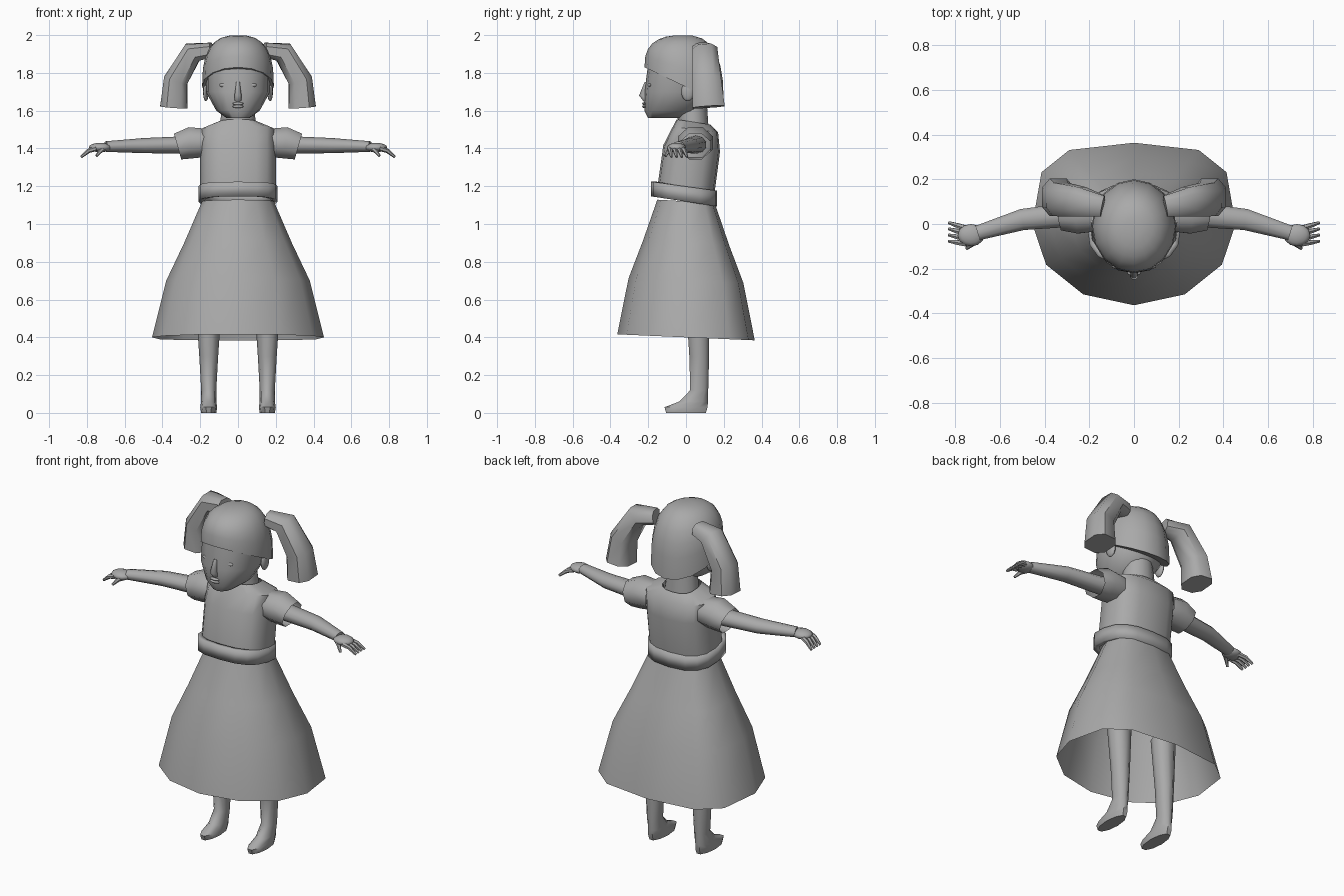
import bpy, bmesh
from math import sin, cos, pi, tau, radians, copysign
from mathutils import Vector, Matrix

cube = bpy.data.objects.get("Cube")
if cube:
    bpy.data.objects.remove(cube, do_unlink=True)

GREY = (0.4, 0.4, 0.4, 1)
grey = bpy.data.materials.new("plain grey")
grey.use_nodes = True
grey.diffuse_color = GREY
shader = next(node for node in grey.node_tree.nodes if node.type == 'BSDF_PRINCIPLED')
shader.inputs["Base Color"].default_value = GREY


def finish(name, bm, mirror=False):
    """Turn a bmesh into a smooth object, optionally mirrored across x."""
    bmesh.ops.recalc_face_normals(bm, faces=bm.faces)
    mesh = bpy.data.meshes.new(name)
    bm.to_mesh(mesh)
    bm.free()
    mesh.materials.append(grey)
    part = bpy.data.objects.new(name, mesh)
    bpy.context.collection.objects.link(part)
    bpy.ops.object.select_all(action='DESELECT')
    part.select_set(True)
    bpy.context.view_layer.objects.active = part
    bpy.ops.object.shade_smooth_by_angle(angle=radians(50))
    if mirror:
        part.modifiers.new("Mirror", 'MIRROR').use_mirror_merge = False
    return part


def skin(bm, rings, capped):
    """Bridge consecutive rings of points with quads."""
    loops = [[bm.verts.new(point) for point in ring] for ring in rings]
    for lower, upper in zip(loops, loops[1:]):
        for i in range(len(lower)):
            bm.faces.new((lower[i - 1], lower[i], upper[i], upper[i - 1]))
    if capped:
        bm.faces.new(loops[0])
        bm.faces.new(loops[-1])


def power(value, exponent):
    return copysign(abs(value) ** exponent, value)


def stack(name, levels, sides=16, front=1, back=1, lean=0, x=0, capped=False, mirror=False):
    """Horizontal rings (z, half width, half depth, y); lean lowers the back."""
    rings = []
    for z, width, depth, y in levels:
        ring = []
        for i in range(sides):
            c, s = cos(tau * i / sides), sin(tau * i / sides)
            bulge = back if s > 0 else front
            c, s = power(c, bulge), power(s, bulge)
            ring.append((x + width * c, y + depth * s, z - lean * (2 - z) * s))
        rings.append(ring)
    bm = bmesh.new()
    skin(bm, rings, capped)
    return finish(name, bm, mirror)


def add_tube(bm, path, flat=1, sides=8, bulge=1, capped=True):
    """Rings (x, y, z, radius) square to the path; flat squashes them across y."""
    points = [Vector(p[:3]) for p in path]
    rings = []
    for i, centre in enumerate(points):
        ahead = points[min(i + 1, len(points) - 1)] - points[max(i - 1, 0)]
        up = ahead.cross(Vector((0, 1, 0))).normalized()
        side = up.cross(ahead).normalized()
        radius = path[i][-1]
        angles = [tau * (k + 0.5) / sides for k in range(sides)]
        rings.append([centre + radius * (side * power(cos(a), bulge)
                                         + up * flat * power(sin(a), bulge))
                      for a in angles])
    skin(bm, rings, capped)


def tube(name, path, **options):
    bm = bmesh.new()
    add_tube(bm, path, **options)
    return finish(name, bm, mirror=True)


def blob(name, centre, size, mirror=False):
    bm = bmesh.new()
    bmesh.ops.create_uvsphere(bm, u_segments=12, v_segments=8, radius=1)
    bm.transform(Matrix.Translation(centre) @ Matrix.Diagonal((*size, 1)))
    return finish(name, bm, mirror)


# Dress
flare = [(0.4, 0.455), (0.7, 0.38), (0.9, 0.285), (1.12, 0.19)]
stack("skirt", [(z, width, width * 0.8, 0) for z, width in flare],
      sides=12, back=0.65, lean=0.01)
belt = stack("belt", [(z, 0.21, 0.175, -0.01) for z in (1.12, 1.2)],
             front=0.75, back=0.75, lean=0.03)
band = belt.modifiers.new("Thickness", 'SOLIDIFY')
band.thickness = 0.03
stack("bodice", [
    (1.18, 0.2, 0.15, 0),
    (1.4, 0.2, 0.15, 0.03),
    (1.5, 0.2, 0.12, 0.05),
    (1.54, 0.1, 0.09, 0.04)], front=0.75, back=0.75, lean=0.03)
tube("sleeves", [
    (0.17, 0.05, 1.43, 0.09),
    (0.25, 0.05, 1.43, 0.1),
    (0.32, 0.05, 1.41, 0.085)], flat=0.9, capped=False)

# Arms and hands
tube("arms", [
    (0.2, 0.05, 1.42, 0.06),
    (0.5, 0.02, 1.415, 0.05),
    (0.7, -0.04, 1.41, 0.035)], flat=0.8, sides=10)
blob("palms", (0.73, -0.05, 1.405), (0.06, 0.05, 0.025), mirror=True)


def add_finger(bm, start, tip):
    start, tip = Vector(start), Vector(tip)
    knuckle = (start + tip) / 2 + Vector((0, 0, 0.01))
    spots = zip((start, knuckle, tip), (0.014, 0.012, 0.007))
    add_tube(bm, [(*spot, radius) for spot, radius in spots], sides=6)


bm = bmesh.new()
for k in range(4):
    y = -0.02 - 0.023 * k
    add_finger(bm, (0.75, y, 1.4), (0.83, y * 1.2 + 0.03, 1.355))
add_finger(bm, (0.7, -0.07, 1.4), (0.75, -0.11, 1.36))
finish("fingers", bm, mirror=True)

# Legs running down into the feet
stack("legs", [
    (0, 0.04, 0.11, 0),
    (0.03, 0.045, 0.12, 0),
    (0.06, 0.04, 0.08, 0.04),
    (0.12, 0.04, 0.05, 0.07),
    (0.3, 0.05, 0.055, 0.07),
    (0.6, 0.07, 0.065, 0.06)], sides=10, x=0.155, capped=True, mirror=True)

# Head and neck
stack("neck", [(1.5, 0.1, 0.08, 0.04), (1.65, 0.08, 0.08, 0.03)])
stack("head", [
    (1.56, 0.06, 0.09, -0.11),
    (1.6, 0.115, 0.15, -0.07),
    (1.7, 0.17, 0.18, -0.04),
    (1.85, 0.17, 0.17, -0.03)], front=0.9, capped=True)

# Face
bm = bmesh.new()
add_tube(bm, [(0, -0.21, 1.75, 0.01), (0, -0.23, 1.68, 0.02), (0, -0.21, 1.66, 0.02)])
finish("nose", bm)
for name, z in (("upper_lip", 1.637), ("lower_lip", 1.622)):
    blob(name, (0, -0.22, z), (0.03, 0.012, 0.008))
blob("eyes", (0.07, -0.19, 1.735), (0.03, 0.012, 0.012), mirror=True)
blob("ears", (0.17, 0.01, 1.7), (0.015, 0.035, 0.05), mirror=True)

# Hair dome with a hairline that drops toward the nape
dome = []
for i in range(7):
    angle = i / 6.5 * pi / 2
    rise, spread = power(sin(angle), 0.75), power(cos(angle), 0.75)
    dome.append((1.73 + 0.27 * rise, 0.19 * spread, 0.21 * spread, -0.01))
stack("hair_cap", dome, lean=0.37, capped=True)
tube("hair_bunches", [
    (0.14, 0.08, 1.92, 0.05),
    (0.24, 0.1, 1.91, 0.07),
    (0.33, 0.11, 1.76, 0.08),
    (0.34, 0.12, 1.62, 0.09)], flat=0.85, bulge=0.75)
